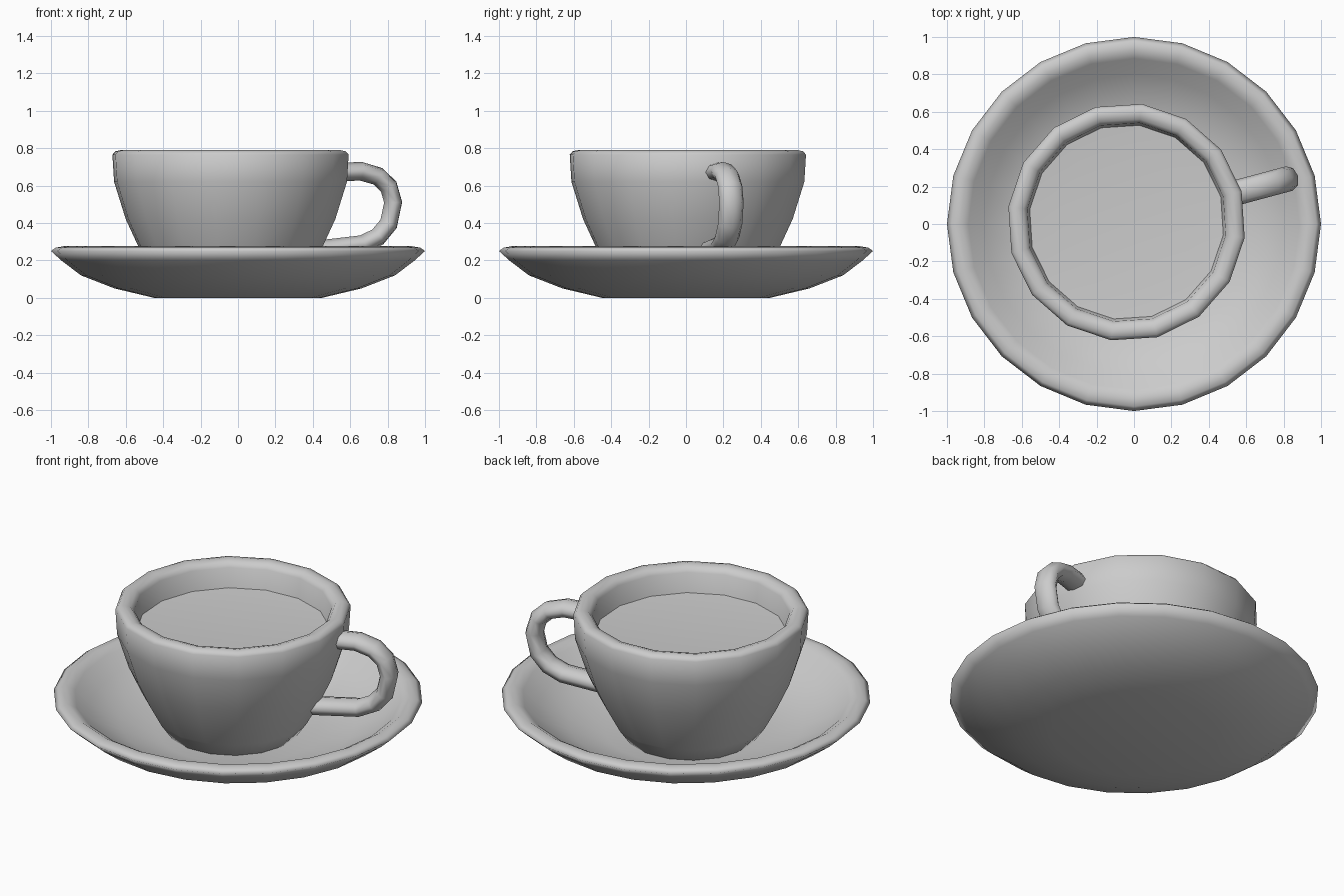
import bpy
import bmesh
from math import radians, pi
from mathutils import Matrix, Vector

if "Cube" in bpy.data.objects:
    bpy.data.objects.remove(bpy.data.objects["Cube"], do_unlink=True)

CUP_CENTRE = Vector((-0.04, 0.01, 0))
CUP_TURN = radians(15)

clay = bpy.data.materials.new("grey_clay")
clay.use_nodes = True
clay.diffuse_color = (0.6, 0.6, 0.6, 1)
clay.node_tree.nodes["Principled BSDF"].inputs["Base Color"].default_value = (0.6, 0.6, 0.6, 1)


def smooth(obj, angle):
    """Smooth shading that keeps edges sharper than the angle."""
    bpy.ops.object.select_all(action="DESELECT")
    obj.select_set(True)
    bpy.context.view_layer.objects.active = obj
    bpy.ops.object.shade_smooth_by_angle(angle=radians(angle))


def lathe(name, profile, sides, centre=Vector(), turn=0, angle=60):
    """Spin a (radius, height) profile around the vertical axis."""
    bm = bmesh.new()
    verts = [bm.verts.new((r, 0, z)) for r, z in profile]
    edges = [bm.edges.new(pair) for pair in zip(verts, verts[1:])]
    bmesh.ops.spin(bm, geom=verts + edges, cent=(0, 0, 0), axis=(0, 0, 1),
                   angle=2 * pi, steps=sides)
    bmesh.ops.remove_doubles(bm, verts=bm.verts, dist=0.0005)
    bmesh.ops.recalc_face_normals(bm, faces=bm.faces)
    bmesh.ops.transform(bm, verts=bm.verts,
                        matrix=Matrix.Translation(centre) @ Matrix.Rotation(turn, 4, "Z"))
    mesh = bpy.data.meshes.new(name)
    bm.to_mesh(mesh)
    bm.free()
    mesh.materials.append(clay)
    obj = bpy.data.objects.new(name, mesh)
    bpy.context.collection.objects.link(obj)
    smooth(obj, angle)


# Saucer: curved underside, softly rolled rim, dished inside
lathe("saucer", [(0, 0), (0.45, 0), (0.66, 0.05), (0.84, 0.12), (0.945, 0.2),
                 (1, 0.25), (0.975, 0.268), (0.93, 0.276), (0.885, 0.25), (0.8, 0.175),
                 (0.64, 0.1), (0.44, 0.05), (0, 0.05)], 24, angle=150)

# Cup: tapered bowl with a thick rounded rim and a hollow inside
lathe("cup", [(0, 0.04), (0.355, 0.04), (0.425, 0.14), (0.495, 0.27), (0.565, 0.42),
              (0.628, 0.62), (0.637, 0.765), (0.622, 0.783), (0.59, 0.79),
              (0.555, 0.78), (0.535, 0.755), (0.515, 0.58), (0.47, 0.42),
              (0.37, 0.2), (0, 0.13)], 16, CUP_CENTRE, CUP_TURN)

# Drink: thin, very slightly dished surface meeting the cup wall
lathe("drink", [(0, 0.617), (0.52, 0.632), (0.522, 0.64), (0.37, 0.628), (0, 0.625)],
      16, CUP_CENTRE, CUP_TURN)

# Handle: tube along a bent path, wider across than deep, ends sunk into the cup wall
path = [(0.58, 0.67), (0.72, 0.677), (0.815, 0.65), (0.875, 0.595), (0.9, 0.51),
        (0.875, 0.395), (0.815, 0.325), (0.73, 0.285), (0.47, 0.255)]
curve = bpy.data.curves.new("handle", "CURVE")
curve.dimensions = "3D"
curve.bevel_depth = 0.05
curve.bevel_resolution = 2
curve.use_fill_caps = True
spline = curve.splines.new("POLY")
spline.points.add(len(path) - 1)
for point, (reach, z) in zip(spline.points, path):
    point.co = (reach, 0, z, 1)
curve.materials.append(clay)
handle = bpy.data.objects.new("handle", curve)
handle.location = CUP_CENTRE
handle.rotation_euler.z = CUP_TURN
handle.scale.y = 1.35
bpy.context.collection.objects.link(handle)
bpy.ops.object.select_all(action="DESELECT")
handle.select_set(True)
bpy.context.view_layer.objects.active = handle
bpy.ops.object.convert(target="MESH")
smooth(bpy.context.object, 60)
